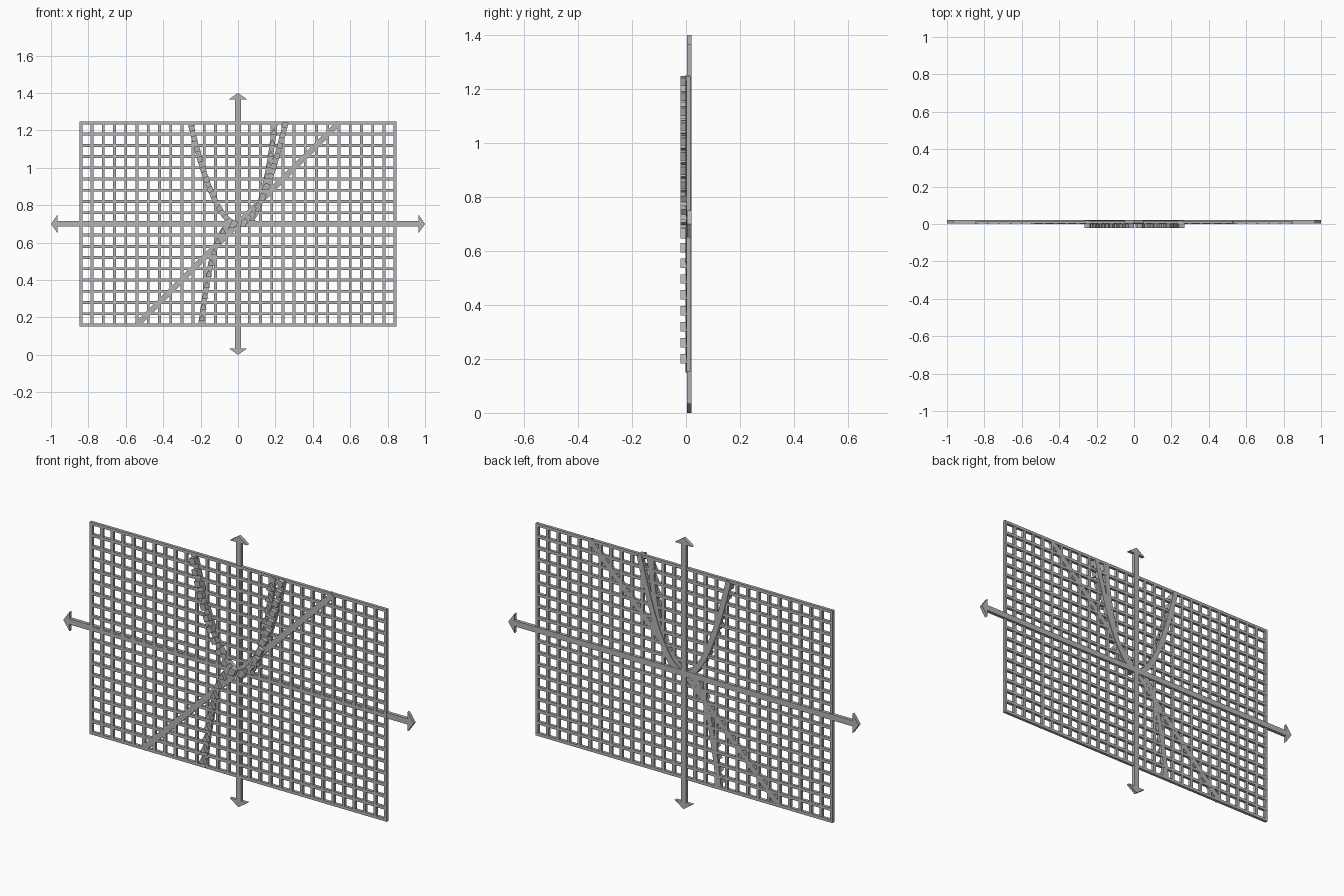
import bpy, bmesh, math
from mathutils import Vector

if "Cube" in bpy.data.objects:
    bpy.data.objects.remove(bpy.data.objects["Cube"])

CELL, MID = 0.06, 0.70          # grid spacing, height of the origin
COLS, ROWS = 14, 9              # cells on each side of the origin
HALF_W, HALF_H = COLS * CELL, ROWS * CELL

grey = bpy.data.materials.new("plain grey")
grey.use_nodes = True
GREY = (0.45, 0.45, 0.45, 1)
grey.diffuse_color = GREY
grey.node_tree.nodes["Principled BSDF"].inputs["Base Color"].default_value = GREY


def prism(bm, outline, y0, y1):
    """Extrude an outline, given relative to the origin, from y0 to y1."""
    front = [bm.verts.new((x, y0, z + MID)) for x, z in outline]
    back = [bm.verts.new((x, y1, z + MID)) for x, z in outline]
    bm.faces.new(front)
    bm.faces.new(back[::-1])
    for i in range(len(front)):
        j = (i + 1) % len(front)
        bm.faces.new((front[j], front[i], back[i], back[j]))


def bar(bm, x0, x1, z0, z1, y0, y1):
    prism(bm, [(x0, z0), (x1, z0), (x1, z1), (x0, z1)], y0, y1)


def ribbon(bm, points, width, y0, y1):
    """Sweep a rectangular section along a path."""
    pts = [Vector(p) for p in points]
    rows = []
    for i, p in enumerate(pts):
        t = (pts[min(i + 1, len(pts) - 1)] - pts[max(i - 1, 0)]).normalized()
        n = Vector((-t.y, t.x)) * width / 2
        a, b = p + n, p - n
        rows.append([bm.verts.new((q.x, y, q.y + MID))
                     for q, y in ((a, y0), (b, y0), (b, y1), (a, y1))])
    for r, s in zip(rows, rows[1:]):
        for k in range(4):
            m = (k + 1) % 4
            bm.faces.new((r[k], r[m], s[m], s[k]))
    bm.faces.new(rows[0][::-1])
    bm.faces.new(rows[-1])


def finish(bm, name):
    bmesh.ops.recalc_face_normals(bm, faces=bm.faces)
    mesh = bpy.data.meshes.new(name)
    bm.to_mesh(mesh)
    bm.free()
    mesh.materials.append(grey)
    bpy.context.collection.objects.link(bpy.data.objects.new(name, mesh))


def samples(func, limit, steps=40):
    return [(x, func(x)) for x in (limit * (2 * i / steps - 1) for i in range(steps + 1))]


def spaced(path, gap, start=0.0):
    """Points and tangents at equal arc lengths along a path."""
    left = start
    for a, b in zip(path, path[1:]):
        a, b = Vector(a), Vector(b)
        length = (b - a).length
        while left <= length:
            yield a.lerp(b, left / length), (b - a).normalized()
            left += gap
        left -= length


# Lattice of thin bars
T = 0.0075
bm = bmesh.new()
for i in range(-COLS, COLS + 1):
    bar(bm, i * CELL - T, i * CELL + T, -HALF_H - T, HALF_H + T, 0.001, 0.016)
finish(bm, "grid_uprights")
bm = bmesh.new()
for i in range(-ROWS, ROWS + 1):
    bar(bm, -HALF_W - T, HALF_W + T, i * CELL - T, i * CELL + T, 0.0015, 0.0165)
finish(bm, "grid_crossbars")

# Double-ended arrow axes
for name, reach, upright in (("horizontal_axis", 1.0, False), ("vertical_axis", 0.7, True)):
    bm = bmesh.new()
    neck, half, barb = reach - 0.035, 0.015, 0.05
    parts = [[(-neck, -half), (neck, -half), (neck, half), (-neck, half)]]
    for s in (-1, 1):
        parts.append([(s * neck, -barb), (s * reach, 0), (s * neck, barb)])
    for part in parts:
        prism(bm, [(b, a) if upright else (a, b) for a, b in part], 0.004, 0.021)
    finish(bm, name)

# Straight diagonal line
bm = bmesh.new()
ribbon(bm, [(-HALF_H, -HALF_H), (HALF_H, HALF_H)], 0.03, -0.001, 0.0155)
finish(bm, "diagonal_line")

# Curved strips: x squared and x cubed in grid units
parabola_path = samples(lambda x: CELL * (x / CELL) ** 2 / 2, CELL * math.sqrt(2 * ROWS))
cubic_path = samples(lambda x: CELL * (x / CELL) ** 3 / 4, CELL * (4 * ROWS) ** (1 / 3))
for name, path, back in (("parabola_strip", parabola_path, 0.0195),
                         ("cubic_strip", cubic_path, 0.016)):
    bm = bmesh.new()
    ribbon(bm, path, 0.028, -0.0005, back)
    finish(bm, name)

# Raised square studs along the parabola
bm = bmesh.new()
for p, t in spaced(parabola_path, 0.057, 0.03):
    n = Vector((-t.y, t.x))
    prism(bm, [p + 0.015 * (a * t + b * n) for a, b in ((-1, -1), (1, -1), (1, 1), (-1, 1))],
          -0.021, 0.002)
finish(bm, "square_studs")

# Raised triangular studs along the cubic
bm = bmesh.new()
for p, t in spaced(cubic_path, 0.06, 0.04):
    prism(bm, [(p.x - 0.018, p.y - 0.017), (p.x + 0.018, p.y - 0.017), (p.x, p.y + 0.018)],
          -0.0205, 0.002)
finish(bm, "triangle_studs")
